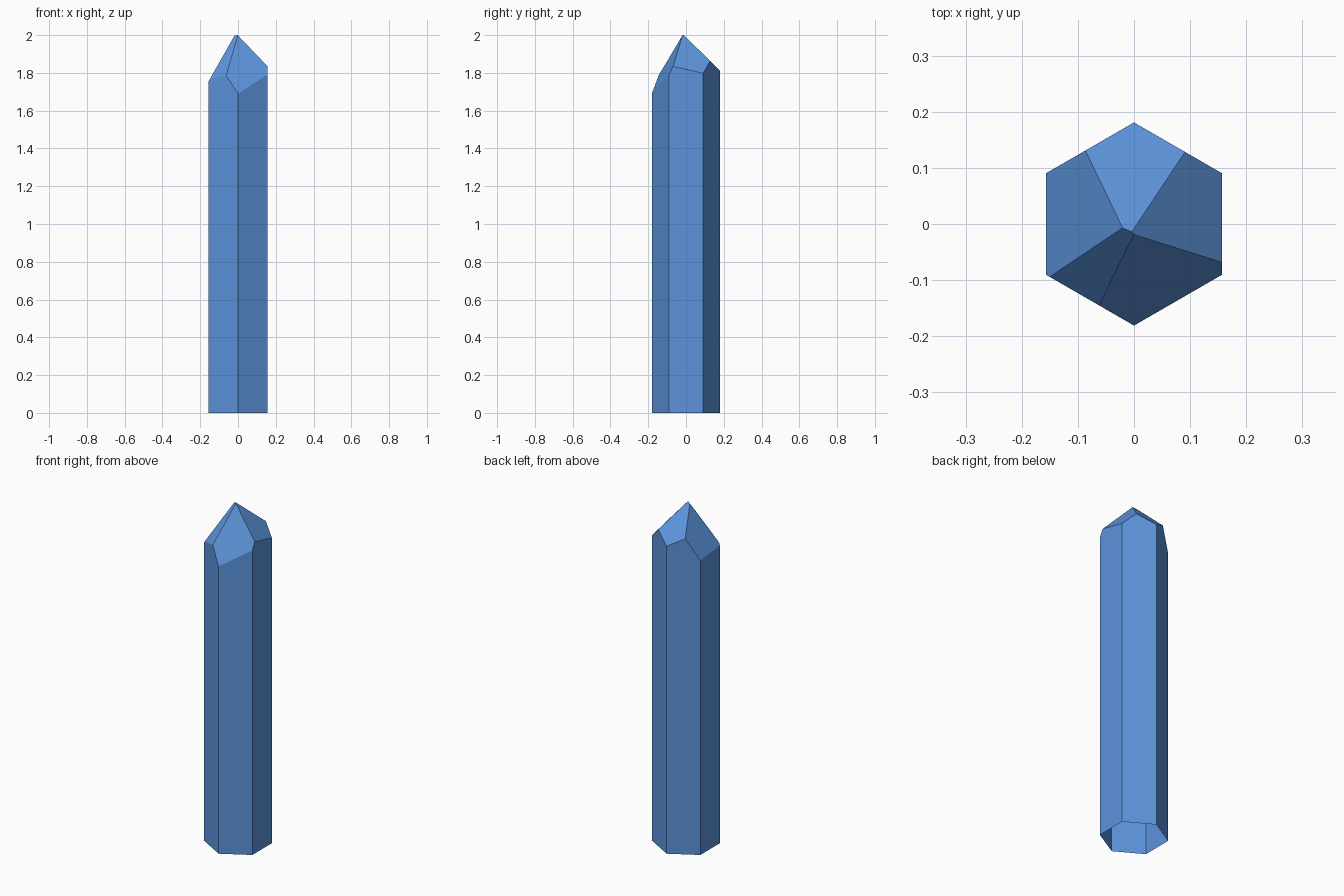
import bpy
import bmesh
import math
from mathutils import Vector

cube = bpy.data.objects.get("Cube")
if cube:
    bpy.data.objects.remove(cube, do_unlink=True)

# Single flat blue for the whole crystal
blue = bpy.data.materials.new("crystal_blue")
blue.use_nodes = True
color = (0.106, 0.296, 0.71, 1.0)
blue.diffuse_color = color
blue.node_tree.nodes["Principled BSDF"].inputs["Base Color"].default_value = color

# Hexagonal shaft with its corners on the y axis
RADIUS = 0.181
HEIGHT = 2.2
bm = bmesh.new()
ring = [bm.verts.new((RADIUS * math.sin(i * math.pi / 3),
                      -RADIUS * math.cos(i * math.pi / 3), 0)) for i in range(6)]
base = bm.faces.new(ring)
top = bmesh.ops.extrude_face_region(bm, geom=[base])["geom"]
bmesh.ops.translate(bm, vec=(0, 0, HEIGHT),
                    verts=[g for g in top if isinstance(g, bmesh.types.BMVert)])

# Slanted tip facets: height on the axis, slope along x, slope along y
facets = {
    "front_left": (2.034, -0.446, 1.90),
    "left": (1.994, -1.117, -0.227),
    "back": (1.988, 0.02, -0.985),
    "right": (2.031, 1.84, -0.11),
    "front_right": (2.022, 0.949, 1.216),
}
for height, slope_x, slope_y in facets.values():
    cut = bmesh.ops.bisect_plane(
        bm, geom=bm.verts[:] + bm.edges[:] + bm.faces[:], dist=1e-5,
        plane_co=(0, 0, height), plane_no=Vector((-slope_x, -slope_y, 1)).normalized(),
        clear_outer=True)
    rim = [g for g in cut["geom_cut"] if isinstance(g, bmesh.types.BMEdge)]
    bmesh.ops.contextual_create(bm, geom=rim)

# Outward normals, then open the underside
bmesh.ops.recalc_face_normals(bm, faces=bm.faces[:])
underside = [f for f in bm.faces if all(v.co.z < 0.001 for v in f.verts)]
bmesh.ops.delete(bm, geom=underside, context="FACES_ONLY")

mesh = bpy.data.meshes.new("crystal")
bm.to_mesh(mesh)
bm.free()
mesh.materials.append(blue)
crystal = bpy.data.objects.new("crystal", mesh)
bpy.context.collection.objects.link(crystal)
